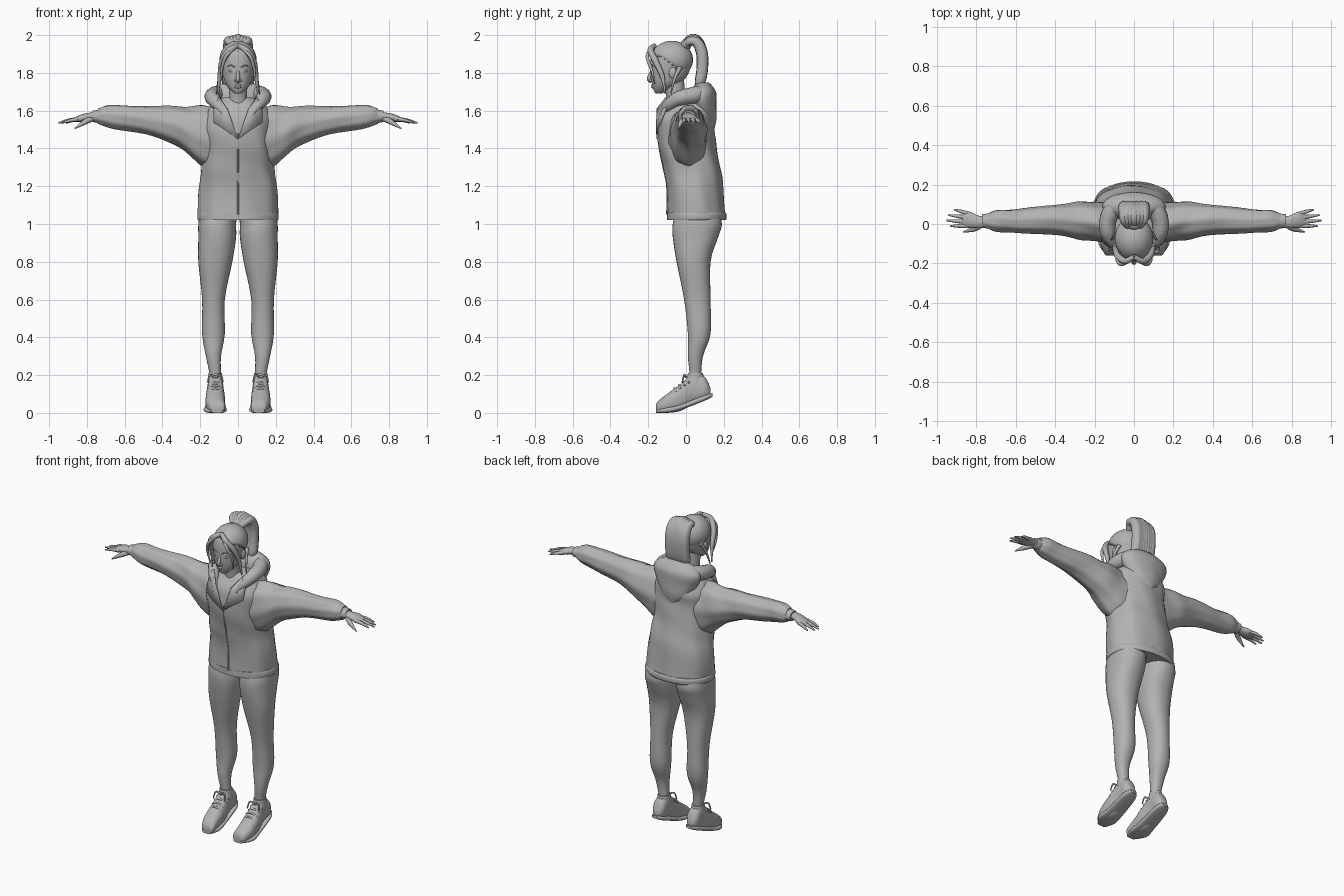
import bpy
import bmesh
import math
from mathutils import Vector, Matrix

default_cube = bpy.data.objects.get("Cube")
if default_cube:
    bpy.data.objects.remove(default_cube, do_unlink=True)

GREY = (.45, .45, .45, 1)
clay = bpy.data.materials.new("plain_grey")
clay.use_nodes = True
clay.diffuse_color = GREY
shader = next(node for node in clay.node_tree.nodes if node.type == "BSDF_PRINCIPLED")
shader.inputs["Base Color"].default_value = GREY
shader.inputs["Roughness"].default_value = .8


def finish(name, bm, mirror=False, thickness=None):
    """Turn a bmesh into a smooth shaded object, optionally mirrored in x."""
    bmesh.ops.recalc_face_normals(bm, faces=bm.faces)
    mesh = bpy.data.meshes.new(name)
    bm.to_mesh(mesh)
    bm.free()
    mesh.materials.append(clay)
    mesh.polygons.foreach_set("use_smooth", [True] * len(mesh.polygons))
    mesh.set_sharp_from_angle(angle=math.radians(45))
    obj = bpy.data.objects.new(name, mesh)
    bpy.context.scene.collection.objects.link(obj)
    if thickness:
        obj.modifiers.new("thickness", "SOLIDIFY").thickness = thickness
    if mirror:
        obj.modifiers.new("mirror", "MIRROR").use_mirror_merge = False
    return obj


def spline(rows, steps):
    """Interpolate rows of numbers with a smooth curve through every row."""
    rows = [Vector(row) for row in rows]
    rows = [rows[0], *rows, rows[-1]]
    result = []
    for before, start, end, after in zip(rows, rows[1:], rows[2:], rows[3:]):
        leave, arrive = (end - before) / 2, (after - start) / 2
        for step in range(steps):
            t = step / steps
            ease = t * t * (3 - 2 * t)
            result.append(start.lerp(end, ease) + leave * (t * (1 - t) ** 2)
                          - arrive * (t * t * (1 - t)))
    return result + [rows[-1]]


def skin(name, rings, mirror):
    """Bridge closed rings of points and cap both ends."""
    bm = bmesh.new()
    loops = [[bm.verts.new(point) for point in ring] for ring in rings]
    for low, high in zip(loops, loops[1:]):
        for i in range(len(low)):
            j = (i + 1) % len(low)
            bm.faces.new((low[i], low[j], high[j], high[i]))
    bm.faces.new(loops[0])
    bm.faces.new(loops[-1])
    return finish(name, bm, mirror)


def loft(name, axis, rows, power=2, fold=0, sides=32, mirror=False):
    """Rows: place on the axis, two centre coordinates, two radii."""
    rings = []
    for k, (place, centre_u, centre_v, radius_u, radius_v) in enumerate(spline(rows, 4)):
        ring = []
        for side in range(sides):
            angle = math.tau * side / sides
            cosine, sine = math.cos(angle), math.sin(angle)
            # Cloth folds drift around the section from ring to ring
            crease = 1 + fold * math.sin(5 * angle + k / 2) * math.cos(3 * angle - k / 3)
            u = centre_u + radius_u * crease * math.copysign(abs(cosine) ** (2 / power), cosine)
            v = centre_v + radius_v * crease * math.copysign(abs(sine) ** (2 / power), sine)
            ring.append({"x": (place, u, v), "y": (u, place, v), "z": (u, v, place)}[axis])
        rings.append(ring)
    return skin(name, rings, mirror)


def trunk(name, rows, **options):
    """Upright loft centred on x: height, front, back, half width."""
    return loft(name, "z", [(height, 0, (front + back) / 2, width, (back - front) / 2)
                            for height, front, back, width in rows], **options)


def tube(name, path, widths, sides=10, mirror=False):
    """Round tube through path points; widths spread evenly along it."""
    points = spline(path, 5)
    radii = spline([(width, 0) for width in widths], 5)
    rings = []
    side = None
    for i, point in enumerate(points):
        along = (points[min(i + 1, len(points) - 1)] - points[max(i - 1, 0)]).normalized()
        side = along.orthogonal() if side is None else side - along * side.dot(along)
        side.normalize()
        other = along.cross(side)
        spot = round(i * (len(radii) - 1) / (len(points) - 1))
        angles = [math.tau * s / sides for s in range(sides)]
        rings.append([point + (side * math.cos(angle) + other * math.sin(angle)) * radii[spot].x
                      for angle in angles])
    return skin(name, rings, mirror)


def ball(name, centre, size, keep=None, thickness=None, mirror=False):
    bm = bmesh.new()
    bmesh.ops.create_uvsphere(bm, u_segments=32, v_segments=20, radius=1,
                              matrix=Matrix.Translation(centre) @ Matrix.Diagonal((*size, 1)))
    if keep:
        bmesh.ops.delete(bm, geom=[v for v in bm.verts if not keep(v.co)], context="VERTS")
    return finish(name, bm, mirror, thickness)


# Leggings
loft("leggings", "z", [
    (.14, .12, .05, .03, .03), (.2, .12, .05, .03, .03), (.3, .13, .05, .04, .04),
    (.42, .13, .07, .06, .06), (.6, .13, .06, .06, .07), (.8, .12, .04, .09, .09),
    (.93, .11, .05, .1, .12), (1, .11, .06, .1, .13), (1.08, .1, .06, .1, .11)],
    power=2.2, mirror=True)

# Shoes with toes pointing down
loft("shoe", "y", [
    (-.16, .11, .02, .02, .01), (-.15, .11, .03, .04, .03), (-.1, .12, .05, .05, .05),
    (-.03, .12, .08, .05, .07), (.04, .12, .13, .04, .08), (.1, .12, .13, .04, .06),
    (.13, .12, .11, .02, .02)], power=2.4, mirror=True)
loft("shoe_sole", "y", [
    (-.16, .11, .01, .03, .01), (-.1, .12, .015, .06, .015), (-.03, .12, .03, .055, .015),
    (.1, .12, .08, .045, .015), (.14, .12, .095, .02, .01)], power=3, mirror=True)
loft("shoe_collar", "z", [(.16, .12, .05, .04, .05), (.21, .12, .05, .035, .04)], mirror=True)
for i in range(4):
    y, z = i / 45 - .06, .13 + i / 60
    tube("shoe_lace", [(.08, y + .01, z - .02), (.12, y, z), (.16, y + .01, z - .02)],
         [.006, .006], mirror=True)
for turn in (-1, 1):
    tube("lace_bow", [(.12, 0, .19), (.12 + turn * .03, -.01, .2), (.12 + turn * .04, -.02, .16)],
         [.006, .004], mirror=True)

# Jacket body, hem and sleeves
trunk("jacket_body", [
    (1.03, -.1, .21, .21), (1.2, -.1, .195, .205), (1.3, -.12, .18, .19), (1.4, -.14, .16, .18),
    (1.5, -.15, .15, .185), (1.57, -.14, .15, .18), (1.63, -.11, .13, .14),
    (1.67, -.08, .08, .08)], power=2.2, fold=.03, sides=48)
trunk("jacket_hem", [(1.02, -.1, .21, .21), (1.03, -.1, .215, .215), (1.05, -.1, .215, .215),
                     (1.06, -.1, .21, .21)], power=2.2, sides=48)
loft("sleeve", "x", [
    (.06, .01, 1.46, .1, .14), (.16, .01, 1.46, .1, .16), (.25, .015, 1.49, .095, .13),
    (.33, .02, 1.52, .085, .1), (.45, .02, 1.545, .07, .08), (.6, .015, 1.56, .06, .065),
    (.69, .015, 1.57, .055, .06), (.74, .015, 1.57, .04, .04)],
    fold=.06, sides=36, mirror=True)
loft("cuff", "x", [(.71, .015, 1.57, .04, .04), (.77, .015, 1.57, .035, .03)], mirror=True)
tube("jacket_zip", [(0, -.1, 1.05), (0, -.1, 1.2), (0, -.12, 1.3), (0, -.14, 1.4), (0, -.15, 1.48)],
     [.005, .005])

# Hood folded behind the neck
trunk("hood_drape", [
    (1.5, .13, .15, .02), (1.55, .07, .16, .09), (1.62, .02, .16, .14), (1.69, .02, .16, .16),
    (1.73, .04, .14, .12), (1.75, .06, .12, .07)], fold=.02)
tube("hood_rim", [(-.02, .11, 1.69), (.08, .1, 1.69), (.13, .03, 1.68), (.13, -.05, 1.66),
                  (.09, -.11, 1.61), (.05, -.14, 1.55)],
     [.045, .045, .035, .01], sides=14, mirror=True)

# Open collar lapels
bm = bmesh.new()
outline = [(0, -.155, 1.45), (.07, -.16, 1.5), (.13, -.14, 1.54),
           (.13, -.1, 1.64), (.1, -.11, 1.67), (.06, -.155, 1.61)]
bm.faces.new([bm.verts.new(point) for point in outline])
bmesh.ops.triangulate(bm, faces=bm.faces)
finish("collar_lapel", bm, mirror=True, thickness=.01)

# Hands with fanned fingers
loft("palm", "x", [
    (.74, .015, 1.57, .03, .02), (.78, .01, 1.57, .03, .02), (.83, .02, 1.56, .04, .02),
    (.87, .02, 1.55, .03, .01)], mirror=True)
for i, length in enumerate((.1, .12, .11, .08)):
    base = i / 50 - .01
    tip = i / 36 - .01
    tube("finger", [(.83, base, 1.555), (.83 + length / 2, (base + tip) / 2, 1.55),
                    (.83 + length, tip, 1.535)],
         [.011, .01, .004], sides=8, mirror=True)
tube("thumb", [(.77, 0, 1.56), (.81, -.025, 1.54), (.865, -.04, 1.505)],
     [.016, .014, .003], mirror=True)

# Neck and head
trunk("neck", [(1.57, -.11, .03, .07), (1.64, -.1, 0, .05), (1.76, -.12, -.01, .05)])
trunk("head", [
    (1.69, -.16, -.13, .015), (1.705, -.17, -.1, .035), (1.74, -.18, -.04, .064),
    (1.79, -.187, .01, .08), (1.87, -.187, .03, .09), (1.92, -.17, .02, .08),
    (1.96, -.11, -.03, .035)], power=2.2)
tube("nose", [(0, -.18, 1.82), (0, -.195, 1.77), (0, -.185, 1.75)], [.005, .012, .006])
ball("nostril", (.012, -.185, 1.76), (.008, .01, .007), mirror=True)
ball("eye", (.035, -.175, 1.81), (.015, .008, .007), mirror=True)
tube("eyebrow", [(.015, -.187, 1.83), (.04, -.18, 1.84), (.06, -.16, 1.83)],
     [.003, .004, .002], mirror=True)
for height, width in ((1.735, .024), (1.725, .02)):
    tube("lip", [(-width, -.17, height), (0, -.178, height), (width, -.17, height)],
         [.002, .007, .002])
ball("ear", (.088, -.07, 1.8), (.01, .02, .03), mirror=True)

# Hair swept back to a high ponytail
ball("hair_cap", (0, -.075, 1.87), (.098, .112, .1),
     keep=lambda co: co.z > 1.785 - .64 * co.y, thickness=.006)
tube("fringe", [(0, -.165, 1.945), (.045, -.188, 1.92), (.083, -.16, 1.86), (.096, -.125, 1.78),
                (.105, -.11, 1.69)], [.012, .017, .014, .004], mirror=True)
tube("loose_strand", [(.02, -.185, 1.93), (.065, -.205, 1.885), (.087, -.18, 1.81),
                      (.08, -.165, 1.74)], [.008, .009, .003], mirror=True)
tube("nape_strand", [(.085, -.03, 1.83), (.1, -.06, 1.77), (.115, -.08, 1.69)],
     [.012, .008, .003], mirror=True)
ball("hair_tie", (0, 0, 1.95), (.036, .03, .03))
for i in range(-3, 4):
    x, drop = i / 60, abs(i) / 250
    tube("ponytail_lock", [
        (x / 2, -.01, 1.94), (x, .02, 1.98 - drop), (x, .06, 1.97 - drop), (x, .085, 1.9),
        (x, .085, 1.81), (x, .07, 1.74), (x / 2, .055, 1.69 + drop * 2)],
        [.02, .023, .03, .031, .027, .004])
